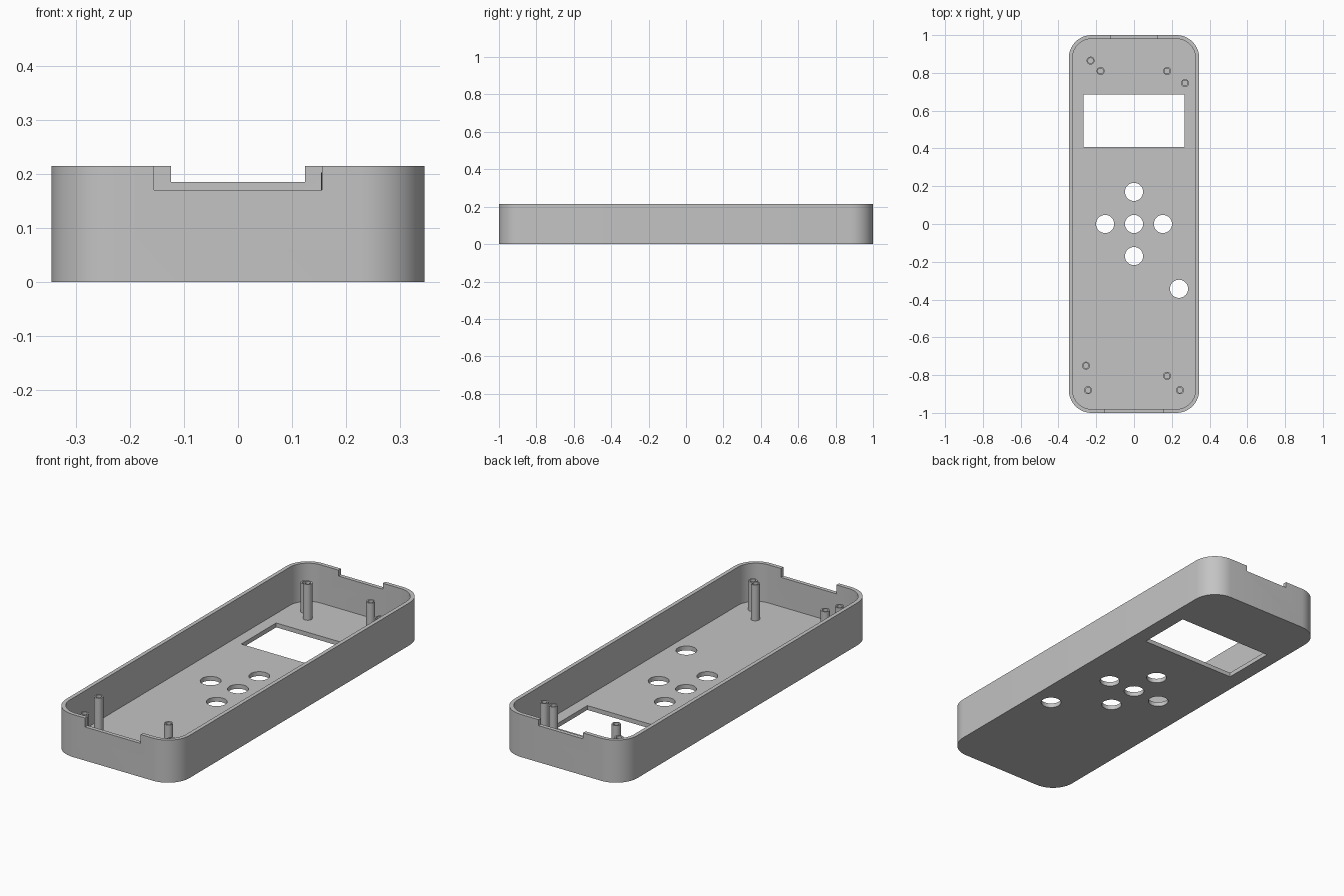
import bpy, bmesh, math

cube = bpy.data.objects.get("Cube")
if cube:
    bpy.data.objects.remove(cube, do_unlink=True)

HALF_W, HALF_L, HEIGHT = 0.345, 1.0, 0.215
WALL, FLOOR, RADIUS = 0.02, 0.022, 0.12

grey = bpy.data.materials.new("plain_grey")
grey.use_nodes = True
grey.diffuse_color = (0.55, 0.55, 0.55, 1)
grey.node_tree.nodes["Principled BSDF"].inputs["Base Color"].default_value = grey.diffuse_color


def finish(name, bm):
    bmesh.ops.recalc_face_normals(bm, faces=bm.faces)
    mesh = bpy.data.meshes.new(name)
    bm.to_mesh(mesh)
    bm.free()
    mesh.materials.append(grey)
    obj = bpy.data.objects.new(name, mesh)
    bpy.context.collection.objects.link(obj)
    return obj


def activate(obj):
    bpy.ops.object.select_all(action='DESELECT')
    obj.select_set(True)
    bpy.context.view_layer.objects.active = obj


def prism(name, outline, z0, z1):
    """Extrude a flat outline from z0 to z1."""
    bm = bmesh.new()
    face = bm.faces.new([bm.verts.new((x, y, z0)) for x, y in outline])
    new = bmesh.ops.extrude_face_region(bm, geom=[face])["geom"]
    verts = [v for v in new if isinstance(v, bmesh.types.BMVert)]
    bmesh.ops.translate(bm, verts=verts, vec=(0, 0, z1 - z0))
    return finish(name, bm)


def rounded(w, l, r, steps=10):
    points = []
    for i, (sx, sy) in enumerate([(1, 1), (-1, 1), (-1, -1), (1, -1)]):
        for k in range(steps + 1):
            a = math.pi / 2 * (i + k / steps)
            points.append((sx * (w - r) + r * math.cos(a),
                           sy * (l - r) + r * math.sin(a)))
    return points


def rectangle(x0, x1, y0, y1):
    return [(x0, y0), (x1, y0), (x1, y1), (x0, y1)]


def circle(x, y, r, n=40):
    return [(x + r * math.cos(2 * math.pi * i / n),
             y + r * math.sin(2 * math.pi * i / n)) for i in range(n)]


def cut(target, outline, z0, z1):
    cutter = prism("cutter", outline, z0, z1)
    cutter.hide_render = True
    mod = target.modifiers.new("cut", 'BOOLEAN')
    mod.operation, mod.solver, mod.object = 'DIFFERENCE', 'EXACT', cutter
    activate(target)
    bpy.ops.object.modifier_apply(modifier=mod.name)
    bpy.data.objects.remove(cutter, do_unlink=True)


# Open tray with rounded corners
case = prism("case_shell", rounded(HALF_W, HALF_L, RADIUS), 0, HEIGHT)
cut(case, rounded(HALF_W - WALL, HALF_L - WALL, RADIUS - WALL), FLOOR, 0.4)

# Screen window
cut(case, rectangle(-0.267, 0.267, 0.407, 0.686), -0.1, 0.1)

# Button holes: a cross of five and one single
for x, y in [(0, 0), (0, 0.17), (0, -0.17), (0.153, 0), (-0.153, 0), (0.238, -0.343)]:
    cut(case, circle(x, y, 0.048), -0.1, 0.1)

# Rim notches at the front and back ends
cut(case, rectangle(-0.155, 0.155, -1.1, -0.95), 0.17, 0.4)
cut(case, rectangle(-0.124, 0.124, 0.95, 1.1), 0.185, 0.4)
activate(case)
bpy.ops.object.shade_smooth_by_angle(angle=math.radians(30))


def post(name, x, y, top):
    """Hollow screw post, lathed around its own axis."""
    bm = bmesh.new()
    outer, inner = 0.021, 0.014
    profile = [(outer, FLOOR - 0.005), (outer, top), (inner, top), (inner, FLOOR + 0.002),
               (0, FLOOR + 0.002)]
    verts = [bm.verts.new((r, 0, z)) for r, z in profile]
    edges = [bm.edges.new(pair) for pair in zip(verts, verts[1:])]
    bmesh.ops.spin(bm, geom=verts + edges, axis=(0, 0, 1), cent=(0, 0, 0),
                   angle=2 * math.pi, steps=24)
    bmesh.ops.remove_doubles(bm, verts=bm.verts, dist=0.0001)
    obj = finish(name, bm)
    # Face outward: the outer wall must point away from the axis
    if any(p.normal.dot((p.center.x, p.center.y, 0)) < 0 for p in obj.data.polygons
           if math.hypot(p.center.x, p.center.y) > 0.02):
        obj.data.flip_normals()
    obj.location = (x, y, 0)
    activate(obj)
    bpy.ops.object.shade_smooth_by_angle(angle=math.radians(30))


# Tall and short screw posts near the corners
TALL, SHORT = 0.203, 0.17
post("tall_post_back_right", -0.177, 0.81, TALL)
post("tall_post_back_left", 0.175, 0.81, TALL)
post("tall_post_front_right", -0.254, -0.75, TALL)
post("tall_post_front_left", 0.175, -0.804, TALL)
post("short_post_back_right", -0.23, 0.865, SHORT)
post("short_post_back_left", 0.27, 0.746, SHORT)
post("short_post_front_right", -0.243, -0.88, SHORT)
post("short_post_front_left", 0.243, -0.88, SHORT)
